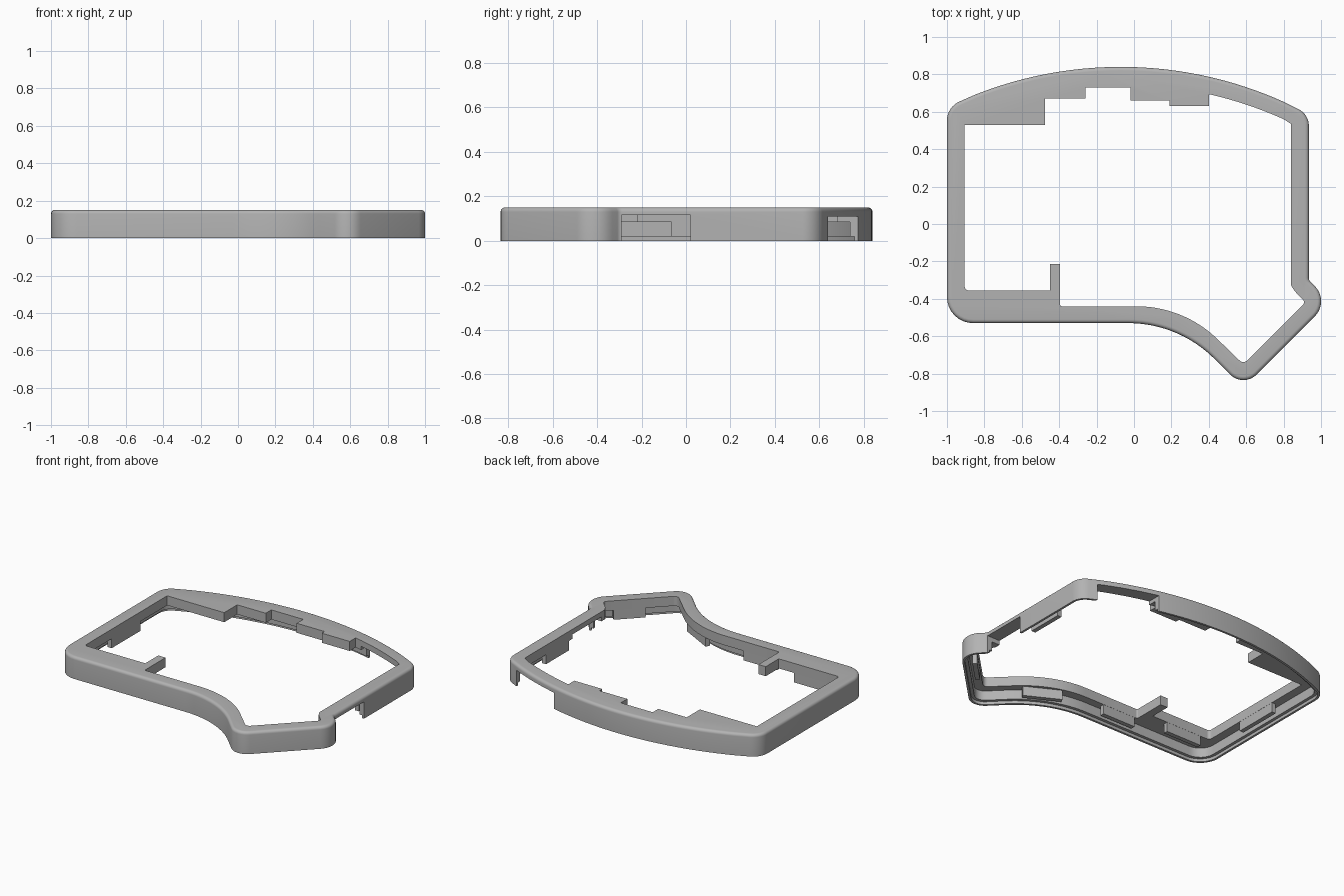
import bpy, bmesh, math
from mathutils import Vector, Matrix

cube = bpy.data.objects.get("Cube")
if cube:
    bpy.data.objects.remove(cube, do_unlink=True)

HEIGHT, UNDERSIDE, LEDGE = 0.15, 0.085, 0.02

grey = bpy.data.materials.new("case grey")
grey.use_nodes = True
grey.diffuse_color = (0.45, 0.45, 0.45, 1)
grey.node_tree.nodes["Principled BSDF"].inputs["Base Color"].default_value = grey.diffuse_color


def rounded(corners):
    """Turn (x, y, radius) corners into a closed outline with arcs."""
    pts = []
    for i, (x, y, r) in enumerate(corners):
        p = Vector((x, y))
        if r == 0:
            pts.append(p)
            continue
        a = (Vector(corners[i - 1][:2]) - p).normalized()
        b = (Vector(corners[(i + 1) % len(corners)][:2]) - p).normalized()
        half = a.angle(b) / 2
        centre = p + (a + b).normalized() * r / math.sin(half)
        start = p + a * r / math.tan(half) - centre
        end = p + b * r / math.tan(half) - centre
        sweep = math.atan2(start.cross(end), start.dot(end))
        n = 20 if r > 0.3 else 8
        for k in range(n + 1):
            pts.append(centre + Matrix.Rotation(sweep * k / n, 2) @ start)
    return pts


def inset(pts, d):
    """Shift a clockwise outline inwards by d."""
    out = []
    for i, p in enumerate(pts):
        t1 = (p - pts[i - 1]).normalized()
        t2 = (pts[(i + 1) % len(pts)] - p).normalized()
        n1, n2 = Vector((t1.y, -t1.x)), Vector((t2.y, -t2.x))
        m = (n1 + n2).normalized()
        out.append(p + m * d / max(m.dot(n1), 0.5))
    return out


def finish(name, bm):
    bmesh.ops.recalc_face_normals(bm, faces=bm.faces)
    me = bpy.data.meshes.new(name)
    bm.to_mesh(me)
    bm.free()
    ob = bpy.data.objects.new(name, me)
    bpy.context.collection.objects.link(ob)
    me.materials.append(grey)
    return ob


def prism(name, pts, levels):
    """Solid from one outline, stacked through (inset, z) levels."""
    bm = bmesh.new()
    rings = [[bm.verts.new((p.x, p.y, z)) for p in inset(pts, d)] for d, z in levels]
    n = len(pts)
    for low, high in zip(rings, rings[1:]):
        for i in range(n):
            j = (i + 1) % n
            bm.faces.new((low[i], low[j], high[j], high[i]))
    bm.faces.new(rings[0])
    bm.faces.new(rings[-1])
    return finish(name, bm)


def box(name, centre, size, angle=0):
    bm = bmesh.new()
    bmesh.ops.create_cube(bm, size=1, matrix=Matrix.Translation(centre)
                          @ Matrix.Rotation(math.radians(angle), 4, 'Z')
                          @ Matrix.Diagonal((*size, 1)))
    return finish(name, bm)


def cut(ob, cutter):
    cutter.hide_render = True
    mod = ob.modifiers.new("cut", 'BOOLEAN')
    mod.operation, mod.solver, mod.object = 'DIFFERENCE', 'EXACT', cutter
    bpy.context.view_layer.objects.active = ob
    bpy.ops.object.modifier_apply(modifier=mod.name)
    bpy.data.objects.remove(cutter, do_unlink=True)


def back_arc(x, peak=0.84, radius=2.12):
    return peak - radius + math.sqrt(radius ** 2 - (x + 0.07) ** 2)


# Outer outline, clockwise from the back left corner
arc = [(-0.85 + 1.65 * k / 32, back_arc(-0.85 + 1.65 * k / 32), 0) for k in range(33)]
outer = rounded([(-1, back_arc(-1), 0.11)] + arc + [
    (0.935, back_arc(0.935), 0.1), (0.935, -0.3, 0.03), (1.048, -0.413, 0.115),
    (0.585, -0.876, 0.1), (0.239, -0.53, 0.65), (-1, -0.53, 0.14)])

# Opening outline with the stepped back edge and the front stalk
inner_arc = [(0.4 + 0.05 * k, back_arc(0.4 + 0.05 * k) - 0.093, 0) for k in range(9)]
opening = rounded([
    (-0.905, 0.53, 0), (-0.475, 0.53, 0), (-0.475, 0.67, 0), (-0.26, 0.67, 0),
    (-0.26, 0.73, 0), (-0.02, 0.73, 0), (-0.02, 0.66, 0), (0.19, 0.66, 0),
    (0.19, 0.63, 0), (0.4, 0.63, 0)] + inner_arc + [
    (0.84, 0.535, 0), (0.84, -0.33, 0.02), (0.86, -0.36, 0), (0.917, -0.418, 0.02),
    (0.585, -0.75, 0.03), (0.265, -0.44, 0.62), (-0.395, -0.44, 0.01),
    (-0.395, -0.215, 0), (-0.45, -0.215, 0), (-0.45, -0.355, 0), (-0.905, -0.355, 0.02)])

# Case frame: rounded top rim, hollow underside, ledge for a bottom cover
R = 0.02
rim = [(R * (1 - math.cos(a)), HEIGHT - R + R * math.sin(a))
       for a in (math.pi / 2 * k / 5 for k in range(6))]
frame = prism("case_frame", outer, [(0, 0)] + rim)
cut(frame, prism("opening_cutter", opening, [(0, -0.1), (0, 0.3)]))
cut(frame, prism("cavity_cutter", outer,
                 [(0.015, -0.05), (0.015, LEDGE), (0.035, LEDGE), (0.035, UNDERSIDE)]))

# Connector openings in the right and back walls
cut(frame, box("right_port_cutter", (0.88, -0.135, 0.0), (0.2, 0.31, 0.23)))
cut(frame, box("back_port_cutter", (0.64, 0.7, 0.0), (0.38, 0.4, 0.22)))

bpy.ops.object.select_all(action='DESELECT')
frame.select_set(True)
bpy.context.view_layer.objects.active = frame
bpy.ops.object.shade_smooth_by_angle(angle=math.radians(25))

# Tabs hanging under the lip: x, y, length, angle
tabs = {
    "front_tab": (-0.25, -0.456, 0.25, 0),
    "front_left_tab": (-0.7, -0.371, 0.27, 0),
    "left_side_tab": (-0.921, 0.09, 0.31, 90),
    "right_side_tab": (0.856, 0.18, 0.25, 90),
    "tip_tab": (0.812, -0.547, 0.2, 45),
    "curve_tab": (0.285, -0.542, 0.25, -28),
}
for name, (x, y, length, angle) in tabs.items():
    box(name, (x, y, (LEDGE + UNDERSIDE) / 2 + 0.001),
        (length, 0.03, UNDERSIDE - LEDGE + 0.002), angle)
